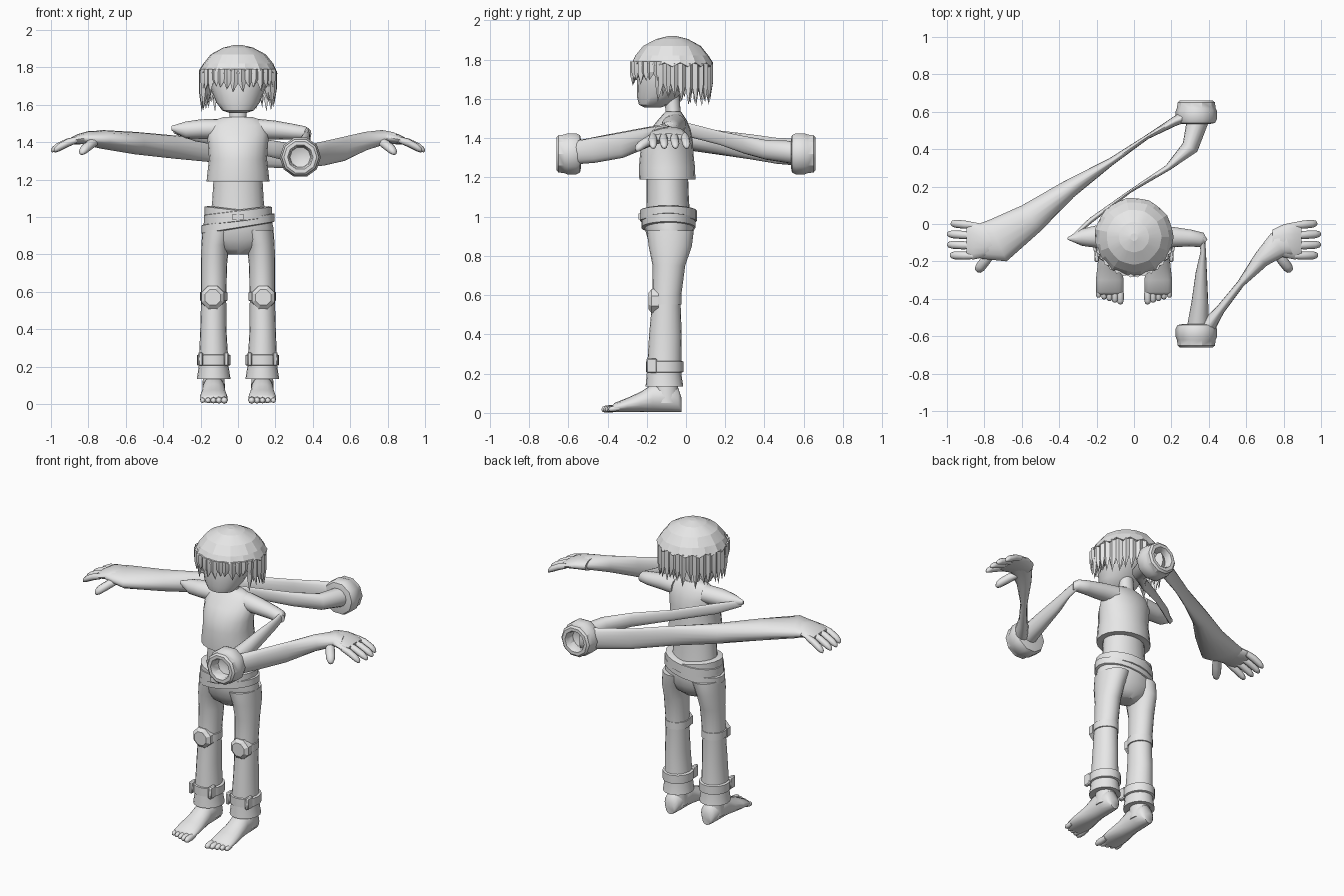
import bpy, bmesh, math, random
from mathutils import Vector, Matrix

random.seed(4)
old = bpy.data.objects.get("Cube")
if old:
    bpy.data.objects.remove(old, do_unlink=True)

clay = bpy.data.materials.new("light grey")
clay.use_nodes = True
clay.diffuse_color = (0.8, 0.8, 0.8, 1)
clay.node_tree.nodes["Principled BSDF"].inputs["Base Color"].default_value = (0.8, 0.8, 0.8, 1)


def finish(name, bm, angle=40):
    """Turn a bmesh into a smooth-shaded object with sharp edges kept."""
    bmesh.ops.recalc_face_normals(bm, faces=bm.faces[:])
    mesh = bpy.data.meshes.new(name)
    bm.to_mesh(mesh)
    bm.free()
    mesh.materials.append(clay)
    mesh.shade_smooth()
    mesh.set_sharp_from_angle(angle=math.radians(angle))
    ob = bpy.data.objects.new(name, mesh)
    bpy.context.collection.objects.link(ob)
    return ob


def loft(bm, sections, sides=20):
    """Skin ellipses given as (centre, half axis, half axis) and cap both ends."""
    rings = []
    for centre, u, v in sections:
        ring = []
        for i in range(sides):
            a = math.tau * i / sides
            ring.append(bm.verts.new(Vector(centre) + Vector(u) * math.cos(a) + Vector(v) * math.sin(a)))
        rings.append(ring)
    for low, high in zip(rings, rings[1:]):
        for i in range(sides):
            j = (i + 1) % sides
            bm.faces.new((low[i], low[j], high[j], high[i]))
    bm.faces.new(rings[0])
    bm.faces.new(rings[-1])


def pillar(name, rows, tilt=0, sides=20):
    """Upright loft from rows of (z, x, y, half width, half depth)."""
    bm = bmesh.new()
    loft(bm, [((x, y, z), (rx, 0, rx * tilt), (0, ry, 0)) for z, x, y, rx, ry in rows], sides)
    return finish(name, bm)


def band(name, x, y, z, rx, ry, half, tilt=0):
    """Rounded strap around a limb or the waist."""
    shape = ((-1, -0.02), (-0.8, 0), (0.8, 0), (1, -0.02))
    return pillar(name, [(z + half * t, x, y, rx + d, ry + d) for t, d in shape], tilt)


def limb_sections(rows):
    """Horizontal path rows of (x, y, z, half width, half height)."""
    points = [Vector(r[:3]) for r in rows]
    out = []
    for i, row in enumerate(rows):
        run = points[min(i + 1, len(rows) - 1)] - points[max(i - 1, 0)]
        across = Vector((-run.y, run.x, 0)).normalized()
        out.append((points[i], across * row[3], Vector((0, 0, row[4]))))
    return out


def limb(name, rows, sides=16):
    bm = bmesh.new()
    loft(bm, limb_sections(rows), sides)
    return finish(name, bm, 60)


def digit(bm, start, end, radius, droop=0):
    """Rounded finger or toe."""
    a, b = Vector(start), Vector(end)
    rows = []
    for t, k in ((0, 0.8), (0.4, 1), (0.8, 0.95), (0.95, 0.65), (1, 0.2)):
        p = a.lerp(b, t) - Vector((0, 0, droop * t * t))
        rows.append((p.x, p.y, p.z, radius * k, radius * k))
    loft(bm, limb_sections(rows), 8)


# Head and neck
pillar("head", [(1.555, 0, -.17, .04, .04), (1.57, 0, -.165, .085, .075), (1.61, 0, -.145, .115, .105),
                (1.67, 0, -.115, .14, .135), (1.75, 0, -.085, .17, .165), (1.84, 0, -.075, .15, .15),
                (1.89, 0, -.07, .07, .07)])
pillar("neck", [(1.48, 0, -.065, .06, .045), (1.53, 0, -.065, .045, .038), (1.64, 0, -.075, .045, .04)])

# Hair cap, faceted, with a ragged lower edge
CENTRE_Y = -.07


def around(angle, radius, z):
    return Vector((radius * math.cos(angle), CENTRE_Y + radius * math.sin(angle), z))


bm = bmesh.new()
count = 32
rows = ((1.92, .02), (1.905, .08), (1.87, .145), (1.82, .185), (1.765, .208))
previous = None
for k, (z, r) in enumerate(rows + ((1.755, .16),)):
    ring = []
    for i in range(count):
        edge = k >= len(rows) - 1
        jag = (i % 2) * 0.02 if edge else 0
        wave = 1 + 0.02 * (i % 3 == 0)
        ring.append(bm.verts.new(around(math.tau * i / count, r * wave, z + jag)))
    if previous:
        for i in range(count):
            j = (i + 1) % count
            bm.faces.new((previous[i], previous[j], ring[j], ring[i]))
    else:
        bm.faces.new(ring)
    previous = ring
finish("hair_cap", bm, 12)


def lock(bm, angle, top, tip, spread, reach):
    """One pointed lock of hair hanging under the cap."""
    upper = [around(angle - spread, reach - .005, top), around(angle, reach + .008, top),
             around(angle + spread, reach - .005, top), around(angle, reach - .03, top)]
    middle = [p + Vector((0, 0, (tip - top) * 0.55)) for p in upper]
    a, b = [bm.verts.new(p) for p in upper], [bm.verts.new(p) for p in middle]
    end = bm.verts.new(around(angle + random.uniform(-.06, .06), reach - .005, tip))
    bm.faces.new(a)
    for i in range(4):
        j = (i + 1) % 4
        bm.faces.new((a[i], a[j], b[j], b[i]))
        bm.faces.new((b[i], b[j], end))


fringe, back = bmesh.new(), bmesh.new()
for i in range(14):
    lock(fringe, math.radians(-158 + i * 136 / 13), 1.79, random.uniform(1.66, 1.7), .12, .208)
for i in range(20):
    lock(back, math.radians(-20 + i * 220 / 19), 1.78, random.uniform(1.56, 1.61), .11, .2)
    lock(back, math.radians(-14 + i * 208 / 19), 1.78, random.uniform(1.59, 1.64), .11, .175)
finish("hair_fringe", fringe, 20)
finish("hair_back_locks", back, 20)

# Torso
pillar("tank_top", [(1.19, 0, -.095, .168, .143), (1.25, 0, -.097, .162, .143), (1.31, 0, -.098, .155, .137),
                    (1.38, 0, -.095, .16, .13), (1.44, 0, -.08, .165, .105), (1.49, 0, -.07, .155, .075),
                    (1.52, 0, -.067, .12, .052), (1.535, 0, -.065, .075, .04)])
pillar("waist", [(.98, 0, -.09, .15, .115), (1.08, 0, -.093, .138, .108), (1.22, 0, -.095, .13, .105)])
pillar("trouser_seat", [(.80, 0, -.08, .06, .05), (.83, 0, -.08, .13, .085), (.88, 0, -.083, .187, .11),
                        (.94, 0, -.085, .19, .125), (1.02, 0, -.09, .17, .125)])
band("upper_belt", 0, -.09, 1.005, .183, .145, .033, 0.12)
band("lower_belt", 0, -.09, .965, .196, .138, .026, 0.16)
band("waistband", 0, -.09, 1.01, .178, .14, .03, -0.12)
bm = bmesh.new()
bmesh.ops.create_cube(bm, size=1, matrix=Matrix.Translation((0, -.232, 1)) @ Matrix.Diagonal((.06, .02, .03, 1)))
finish("belt_buckle", bm)

# Legs and feet
for name, s in (("left", 1), ("right", -1)):
    pillar(name + "_trouser_leg", [
        (.135, s * .13, -.11, .09, .096), (.2, s * .13, -.112, .08, .088), (.4, s * .132, -.105, .07, .083),
        (.57, s * .13, -.1, .067, .072), (.75, s * .128, -.087, .07, .083),
        (.85, s * .122, -.08, .074, .11), (.93, s * .1, -.08, .09, .12)])
    band(name + "_cuff_strap", s * .13, -.108, .235, .09, .096, .033)
    band(name + "_knee_strap", s * .13, -.1, .575, .073, .078, .028)
    pillar(name + "_ankle", [(.05, s * .13, -.1, .062, .065), (.2, s * .13, -.105, .055, .06)])

    # Knee pad: shallow eight-sided dome facing forward
    bm = bmesh.new()
    loft(bm, [((s * .135, y, .57), (r * .92, 0, r * .38), (-r * .38, 0, r * .92))
              for y, r in ((-.14, .068), (-.175, .066), (-.192, .045))], 8)
    finish(name + "_knee_pad", bm, 25)

    # Two buckles on the cuff
    bm = bmesh.new()
    for x in (.063, .2):
        bmesh.ops.create_cube(bm, size=1, matrix=Matrix.Translation((s * x, -.175, .24))
                              @ Matrix.Diagonal((.025, .055, .075, 1)))
    bmesh.ops.bevel(bm, geom=bm.edges[:], offset=.006, segments=1, affect='EDGES')
    finish(name + "_cuff_buckles", bm)

    # Foot with five toes
    bm = bmesh.new()
    loft(bm, limb_sections([(s * .13, y, h + .004, w, h) for y, w, h in (
        (-.022, .03, .035), (-.04, .05, .062), (-.1, .06, .075), (-.17, .06, .072),
        (-.23, .066, .052), (-.3, .074, .036), (-.365, .073, .023), (-.38, .06, .014))]), 16)
    for i in range(5):
        x = .073 + i * .029
        digit(bm, (s * x, -.34, .024), (s * x, -.43 + i * .009, .018), .019 - i * .0012)
    finish(name + "_foot", bm, 60)

    # Hand with four fingers and a thumb
    bm = bmesh.new()
    loft(bm, limb_sections([(s * x, -.09, z, w, h) for x, z, w, h in (
        (.74, 1.425, .06, .035), (.8, 1.425, .088, .034), (.86, 1.415, .1, .027), (.895, 1.405, .09, .018))]), 16)
    for i, tip in enumerate((.98, 1, 1, .985)):
        y = -.008 - i * .054
        digit(bm, (s * .86, y, 1.413), (s * tip, y + .012 - i * .003, 1.385), .022, .03)
    digit(bm, (s * .76, -.15, 1.405), (s * .84, -.255, 1.365), .028, .02)
    finish(name + "_hand", bm, 60)

# Stretched arms, folded through the two end rings
limb("left_upper_arm", [(.1, -.06, 1.47, .06, .055), (.2, -.07, 1.465, .055, .05), (.3, -.075, 1.455, .045, .042),
                        (.36, -.085, 1.45, .04, .035), (.38, -.1, 1.445, .02, .025)])
limb("left_inner_forearm", [(.365, -.07, 1.45, .014, .03), (.37, -.15, 1.43, .015, .035), (.36, -.26, 1.4, .03, .045),
                            (.352, -.42, 1.36, .045, .055), (.34, -.57, 1.325, .06, .06)])
limb("left_outer_forearm", [(.37, -.58, 1.325, .05, .06), (.46, -.46, 1.34, .025, .065), (.57, -.32, 1.365, .02, .065),
                            (.68, -.19, 1.405, .045, .05), (.77, -.11, 1.425, .07, .04), (.82, -.09, 1.425, .085, .03)])
limb("right_upper_arm", [(-.1, -.06, 1.47, .06, .055), (-.2, -.068, 1.47, .06, .052), (-.28, -.072, 1.465, .045, .045),
                         (-.355, -.078, 1.475, .006, .012)])
limb("right_inner_forearm", [(-.34, -.078, 1.465, .008, .02), (-.23, .02, 1.44, .014, .035), (-.02, .175, 1.4, .008, .035),
                             (.18, .3, 1.365, .016, .045), (.3, .41, 1.34, .045, .05), (.345, .57, 1.325, .06, .06)])
limb("right_outer_forearm", [(.33, .6, 1.325, .04, .065), (.22, .55, 1.33, .025, .068), (.07, .465, 1.335, .012, .066),
                             (-.12, .335, 1.355, .02, .064), (-.35, .185, 1.375, .05, .062),
                             (-.55, .03, 1.395, .085, .06), (-.73, -.09, 1.415, .12, .05), (-.82, -.09, 1.42, .095, .032)])

# End rings: chunky cups opening away from the body
for name, s in (("front", -1), ("back", 1)):
    bm = bmesh.new()
    profile = ((.535, .075), (.54, .1), (.56, .11), (.605, .11), (.62, .103), (.65, .1), (.66, .088),
               (.66, .068), (.645, .06), (.6, .055), (.59, .03))
    loft(bm, [((.333, s * y, 1.32), (r, 0, 0), (0, 0, r)) for y, r in profile], 10)
    finish(name + "_end_ring", bm, 35)
